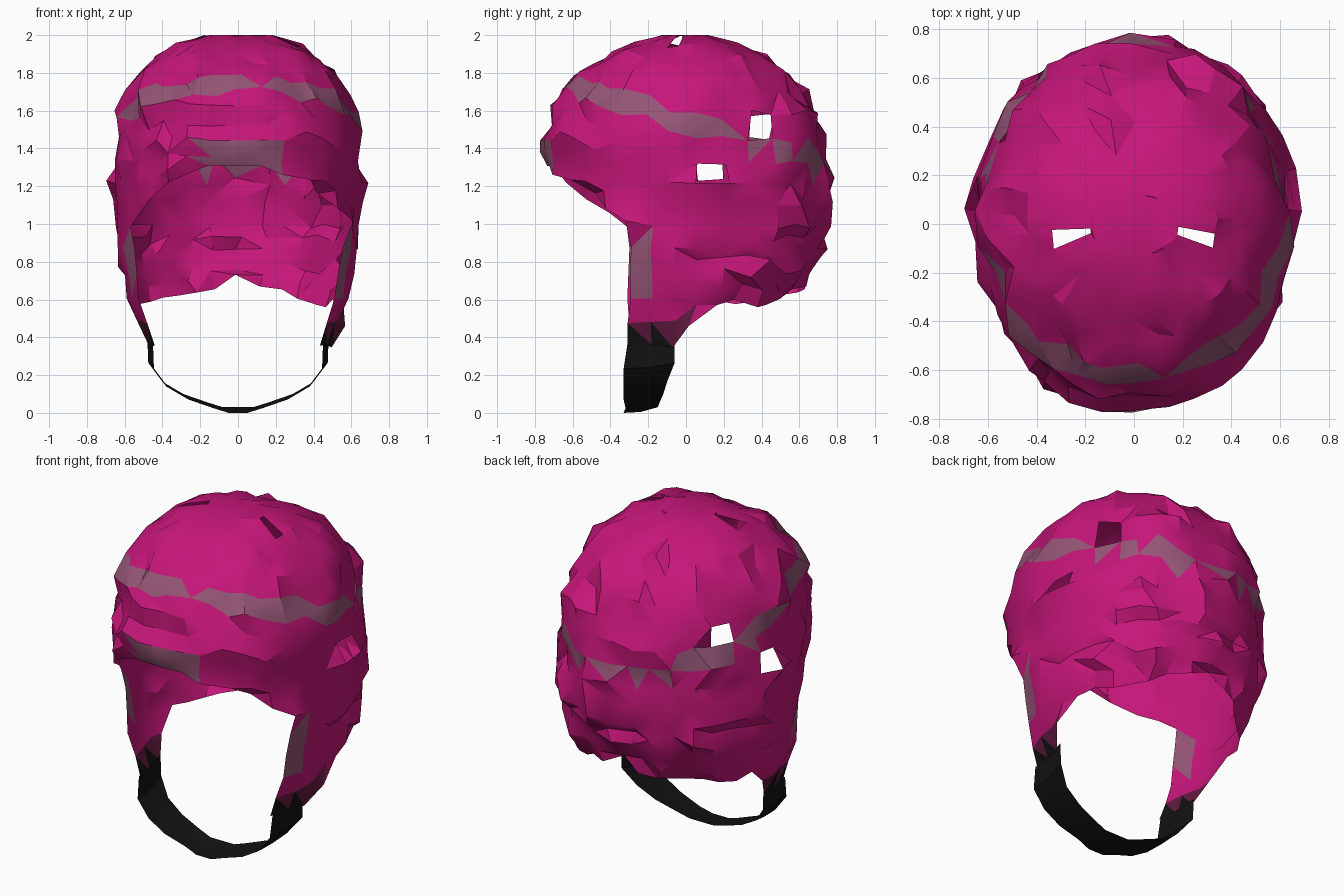
import bpy, bmesh, random
from math import sin, cos, radians
from mathutils import Vector

if "Cube" in bpy.data.objects:
    bpy.data.objects.remove(bpy.data.objects["Cube"])

random.seed(7)


def lerp_table(table, v):
    """Piecewise linear lookup in a list of (key, value, ...) rows with rising keys."""
    if v <= table[0][0]:
        return table[0][1:]
    for a, b in zip(table, table[1:]):
        if v <= b[0]:
            t = (v - a[0]) / (b[0] - a[0])
            return tuple(p + (q - p) * t for p, q in zip(a[1:], b[1:]))
    return table[-1][1:]


def material(name, rgb):
    m = bpy.data.materials.new(name)
    m.diffuse_color = (*rgb, 1)
    m.use_nodes = True
    m.node_tree.nodes["Principled BSDF"].inputs["Base Color"].default_value = m.diffuse_color
    return m


pink = material("pink_cloth", (0.56, 0.008, 0.19))
mauve = material("worn_mauve", (0.30, 0.09, 0.18))
wine = material("dark_wine", (0.12, 0.01, 0.05))
black = material("black_webbing", (0.006, 0.006, 0.006))

# height: half width, depth to the front, depth to the back
PROFILE = [
    (0.35, 0.49, 0.60, 0.50), (0.50, 0.54, 0.60, 0.50), (0.60, 0.585, 0.60, 0.56),
    (0.70, 0.60, 0.60, 0.65), (0.80, 0.62, 0.60, 0.70), (1.00, 0.65, 0.60, 0.75),
    (1.20, 0.66, 0.69, 0.75), (1.30, 0.655, 0.75, 0.74), (1.40, 0.65, 0.76, 0.74),
    (1.60, 0.615, 0.71, 0.70), (1.70, 0.585, 0.66, 0.63), (1.80, 0.52, 0.56, 0.54),
    (1.90, 0.42, 0.43, 0.40), (1.96, 0.32, 0.28, 0.26), (2.00, 0.18, 0.13, 0.12)]
# angle from the front: lower limit of the crown patch / of the side and neck patch
BRIM = [(0, 1.30), (18, 1.29), (30, 1.22), (50, 1.08), (60, 1.0), (180, 1.0)]
HEM = [(60, 0.35), (84, 0.35), (94, 0.48), (106, 0.58), (140, 0.59), (155, 0.64), (180, 0.70)]


def shell_point(deg, z, rough=1.0):
    w, f, b = lerp_table(PROFILE, z)
    s, c = sin(radians(deg)), cos(radians(deg))
    x = w * abs(s) ** 0.87 * (1 if s >= 0 else -1)
    p = Vector((x, -c * (f if c > 0 else b), z))
    out = (p - Vector((0, 0, 1.1))).normalized()
    p += out * random.uniform(-0.025, 0.025) * rough
    p += Vector([random.uniform(-0.022, 0.022) * rough for _ in range(3)])
    p.z = min(p.z, 2.0)
    return p


def finish(bm, name, mats, pick):
    bmesh.ops.recalc_face_normals(bm, faces=bm.faces)
    bmesh.ops.triangulate(bm, faces=bm.faces, quad_method='SHORT_EDGE')
    for f in bm.faces:
        f.material_index = pick(f.calc_center_median())
    me = bpy.data.meshes.new(name)
    bm.to_mesh(me)
    bm.free()
    for m in mats:
        me.materials.append(m)
    ob = bpy.data.objects.new(name, me)
    bpy.context.collection.objects.link(ob)
    bpy.ops.object.select_all(action='DESELECT')
    ob.select_set(True)
    bpy.context.view_layer.objects.active = ob
    bpy.ops.object.shade_smooth_by_angle(angle=radians(28))
    return ob


# Helmet shell: crown, brow, ear flaps and neck as one rough open sheet
half = [10, 20, 30, 40, 50, 60, 72, 84, 94, 106, 118, 130, 140, 150, 160, 170]
angles = [0] + half + [180] + [-a for a in reversed(half)]
crown_steps = [0, 0.05, 0.12, 0.2, 0.3, 0.42, 0.54, 0.66, 0.78, 0.89, 1]
flap_steps = [0.2, 0.4, 0.6, 0.8, 1]
bm = bmesh.new()
columns = []
for a in angles:
    low = lerp_table(BRIM, abs(a))[0]
    col = []
    for s in crown_steps:
        rough = min(1, 0.25 + 3 * s)
        col.append(bm.verts.new(shell_point(a, 2 - (2 - low) * s, rough)))
    if abs(a) >= 60:
        hem = lerp_table(HEM, abs(a))[0]
        for s in flap_steps:
            rough = 0.4 if abs(a) < 90 else 1
            col.append(bm.verts.new(shell_point(a, low + (hem - low) * s, rough)))
    columns.append(col)
for c, d in zip(columns, columns[1:] + columns[:1]):
    for i in range(min(len(c), len(d)) - 1):
        bm.faces.new((c[i], c[i + 1], d[i + 1], d[i]))
bm.faces.new([c[0] for c in columns])

# Torn gaps in the crown and sides
gaps = [(-0.31, -0.08, 1.94), (0.27, -0.04, 1.95)]
gaps += [(s * 0.57, 0.37, 1.53) for s in (-1, 1)] + [(s * 0.65, 0.17, 1.32) for s in (-1, 1)]
quads = [f for f in bm.faces if len(f.verts) == 4]
torn = {min(quads, key=lambda f: (f.calc_center_median() - Vector(g)).length) for g in gaps}
bmesh.ops.delete(bm, geom=list(torn), context='FACES')


def shell_colour(c):
    if c.z < 0.42:
        return 3
    if c.z < 0.52:
        return 2
    seam = abs(c.z - (1.54 - 0.3 * c.y)) < 0.045
    brow = c.y < -0.6 and abs(c.x) < 0.2 and c.z < 1.45
    edge = c.y < -0.2 and 0.65 < c.z < 0.95
    return 1 if seam or brow or edge else 0


finish(bm, "helmet_shell", [pink, mauve, wine, black], shell_colour)

# Chin strap: a webbing band hung under the ear flaps (x, z, front y, back y)
path = [(0.46, 0.38, -0.31, -0.06), (0.455, 0.25, -0.33, -0.06), (0.38, 0.15, -0.33, -0.10),
        (0.27, 0.085, -0.33, -0.12), (0.14, 0.04, -0.32, -0.14), (0.06, 0.015, -0.33, -0.15)]
path += [(-x, z, f, b) for x, z, f, b in reversed(path)]
bm = bmesh.new()
rows = []
for x, z, f, b in path:
    k = 0.02 if x > 0 else -0.02
    rows.append([bm.verts.new((x - k * 0.5, f, max(0, z - 0.015))),
                 bm.verts.new((x, (f + b) / 2, max(0, z - 0.01))),
                 bm.verts.new((x + k, b, z + 0.015))])
for r, s in zip(rows, rows[1:]):
    for i in (0, 1):
        bm.faces.new((r[i], r[i + 1], s[i + 1], s[i]))
finish(bm, "chin_strap", [black], lambda c: 0)
